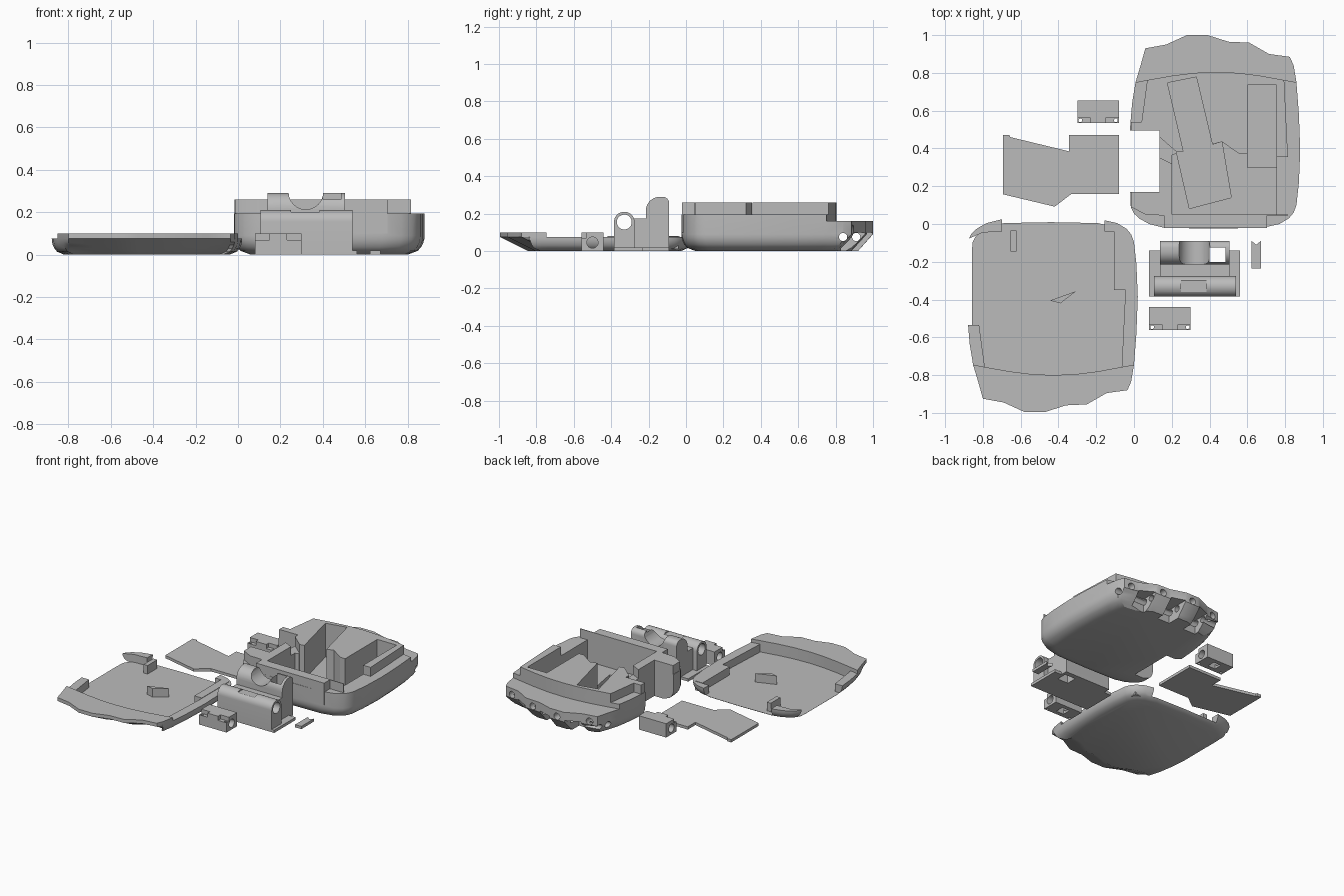
import bpy, bmesh, math
from mathutils import Vector

if "Cube" in bpy.data.objects:
    bpy.data.objects.remove(bpy.data.objects["Cube"])

grey = bpy.data.materials.new("plain_grey")
grey.diffuse_color = (0.5, 0.5, 0.5, 1)
grey.use_nodes = True
grey.node_tree.nodes["Principled BSDF"].inputs["Base Color"].default_value = grey.diffuse_color


def solid(name, rings):
    """Closed solid skinned through rings of matching points."""
    bm = bmesh.new()
    vs = [[bm.verts.new(p) for p in r] for r in rings]
    n = len(vs[0])
    for a, b in zip(vs, vs[1:]):
        for i in range(n):
            j = (i + 1) % n
            bm.faces.new((a[i], a[j], b[j], b[i]))
    bm.faces.new(vs[0][::-1])
    bm.faces.new(vs[-1])
    bmesh.ops.recalc_face_normals(bm, faces=bm.faces)
    me = bpy.data.meshes.new(name)
    bm.to_mesh(me)
    bm.free()
    me.materials.append(grey)
    ob = bpy.data.objects.new(name, me)
    bpy.context.scene.collection.objects.link(ob)
    return ob


def prism(name, pts, lo, hi, axis='z'):
    place = {'z': lambda u, v, w: (u, v, w),
             'x': lambda u, v, w: (w, u, v),
             'y': lambda u, v, w: (u, w, v)}[axis]
    return solid(name, [[place(u, v, w) for u, v in pts] for w in (lo, hi)])


def box(name, x0, x1, y0, y1, z0, z1):
    return prism(name, [(x0, y0), (x1, y0), (x1, y1), (x0, y1)], z0, z1)


def arc(cx, cy, r, a0, a1, n):
    return [(cx + r * math.cos(math.radians(a0 + (a1 - a0) * i / n)),
             cy + r * math.sin(math.radians(a0 + (a1 - a0) * i / n))) for i in range(n + 1)]


def rod(cx, cy, r, lo, hi, axis):
    return prism("rod", arc(cx, cy, r, 0, 345, 23), lo, hi, axis)


def combine(ob, other, op='DIFFERENCE'):
    m = ob.modifiers.new("cut", 'BOOLEAN')
    m.object, m.operation, m.solver = other, op, 'EXACT'
    dg = bpy.context.evaluated_depsgraph_get()
    me = bpy.data.meshes.new_from_object(ob.evaluated_get(dg))
    ob.modifiers.clear()
    ob.data = me
    bpy.data.objects.remove(other, do_unlink=True)


# Shared shell outline, with the wavy nose at +y
outline = [(-.02, .52), (-.02, .17), (-.017, .09), (0, .055), (.03, .028), (.08, .0), (.16, -.02),
           (.42, -.025), (.68, -.02), (.77, .0), (.82, .03), (.845, .06), (.86, .1), (.873, .22),
           (.88, .39), (.873, .58), (.86, .75), (.845, .84), (.825, .885), (.715, .9), (.61, .96),
           (.5, .965), (.39, 1.0), (.28, 1.0), (.17, .95), (.06, .93), (.035, .84), (.008, .75),
           (-.01, .64)]
back_arc = [(.07, .762), (.2, .785), (.32, .8), (.43, .805), (.55, .8), (.67, .785), (.795, .762)]
# Raised seat on the base that nests inside the lid
seat = [(-.017, .54), (.04, .54)] + back_arc + [(.815, .35), (.815, .045), (.705, .045),
       (.705, -.021), (.16, -.021), (.16, .045), (.06, .05), (-.015, .09)]


def shell(name, depth, side, nose, top):
    """Shell with a rounded bottom edge and a sloping nose."""
    rings = []
    for k in range(6):
        t = k / 5
        s = side * (1 - math.sqrt(1 - (1 - t) ** 2))
        row = []
        for x, y in outline:
            yy = y - nose * (1 - t) if y > .85 else .4 + (y - .4) * (1 - s / .45)
            row.append((.43 + (x - .43) * (1 - s / .45), yy, depth * t))
        rings.append(row)
    rings.append([(x, y, top) for x, y in outline])
    return solid(name, rings)


nose_area = [(-.2, .73), (.008, .75)] + back_arc + [(.86, .75), (1.1, .73), (1.1, 1.2), (-.2, 1.2)]
body_area = [(-.2, .73), (.008, .75)] + back_arc + [(.86, .75), (1.1, .73), (1.1, -.2), (-.2, -.2)]

# Base shell
base = shell("base_shell", .09, .08, .08, .195)
combine(base, prism("c", nose_area, .16, .4))
combine(base, prism("s", seat, .1, .26), 'UNION')
combine(base, box("c", -.2, .135, .17, .495, -.1, .4))
# Pockets: open front bay, tilted bay, right bay, ledge and side passage
pockets = [
    ([(.2, .05), (.755, .05), (.755, .37), (.56, .37), (.465, .435), (.41, .42), (.25, .38), (.2, .365)], .04),
    ([(.177, .747), (.33, .778), (.415, .42), (.465, .435), (.515, .14), (.293, .082), (.225, .38), (.262, .385)], .015),
    ([(.6, .3), (.755, .3), (.755, .737), (.6, .737)], .03),
    ([(.74, .05), (.9, .05), (.9, .355), (.74, .355)], .195),
    ([(.1, .46), (.135, .46), (.25, .36), (.2, .32), (.1, .37)], .195)]
for pts, floor in pockets:
    combine(base, prism("c", pts, floor, .5))
# Knuckle lugs: gaps between them, cross pins and front holes
for x in (.175, .395, .615):
    combine(base, box("c", x, x + .1, .83, 1.2, -.1, .1))
for y in (.84, .91):
    combine(base, rod(y, .075, .022, -.2, 1.1, 'x'))
for x, y in ((.115, .94), (.335, 1.0), (.555, .96), (.77, .89)):
    combine(base, rod(x, .115, .024, y - .1, y + .1, 'y'))

# Lid: the same outline flipped and moved to the front left
lid = shell("lid_shell", .075, .06, .15, .1)
combine(lid, prism("c", body_area, .075, .3))
cavity = [(-.2, .54), (.04, .54)] + back_arc + [(.815, .35), (.815, .045), (.705, .045), (.705, -.2),
         (.16, -.2), (.16, .045), (.06, .05), (-.02, .085), (-.2, .085)]
combine(lid, prism("c", cavity, .018, .3))
lid_parts = [lid, box("lid_block", .755, .815, .045, .355, .01, .078),
             box("lid_post", .205, .237, .04, .15, .01, .08),
             prism("lid_rib", [(.415, .41), (.555, .36), (.47, .425)], .01, .08)]
for ob in lid_parts:
    for v in ob.data.vertices:
        v.co = Vector((v.co.x - .86, -v.co.y + .005, v.co.z))
    ob.data.flip_normals()

# Thumb bracket: front barrel, bridge and rounded rear block
barrel = prism("bracket_barrel", [(-.385, .01), (-.275, .01)] + arc(-.33, .155, .055, 0, 180, 16), .105, .54, 'x')
combine(barrel, box("c", .25, .385, -.36, -.2, .2, .4))
combine(barrel, rod(-.33, .155, .04, 0, .7, 'x'))
rear = prism("bracket_rear", [(-.28, .01), (-.09, .01)] + arc(-.125, .255, .035, 0, 90, 6)
             + arc(-.14, .215, .075, 90, 180, 8) + [(-.215, .175), (-.28, .175)], .138, .505, 'x')
combine(rear, rod(.32, .295, .082, -.5, 0, 'y'))
combine(rear, box("c", .4, .485, -.2, -.125, -.1, .5))
plate = prism("bracket_plate", [(.08, -.385), (.56, -.385), (.56, -.14), (.505, -.14), (.505, -.09),
                                (.138, -.09), (.138, -.14), (.08, -.14)], 0, .02)
combine(plate, box("c", .4, .485, -.2, -.125, -.1, .5))


# Two small bored clamps with low front tabs
def clamp(name, x, y):
    ob = box(name, x, x + .22, y, y + .12, 0, .1)
    for a, b in ((-.01, .068), (.152, .23)):
        combine(ob, box("c", x + a, x + b, y - .05, y + .028, .07, .2))
    combine(ob, rod(y + .06, .045, .03, x - .1, x + .4, 'x'))
    for dx in (.016, .204):
        combine(ob, rod(x + dx, y + .014, .01, -.1, .2, 'z'))
    combine(ob, box("c", x + .08, x + .14, y + .03, y + .09, -.1, .045))


clamp("front_clamp", .08, -.56)
clamp("rear_clamp", -.3, .535)

# Flat cover plate and notched strap
prism("cover_plate", [(-.693, .472), (-.66, .472), (-.655, .46), (-.345, .385), (-.345, .472), (-.08, .472),
                      (-.08, .16), (-.33, .16), (-.42, .092), (-.693, .157)], 0, .02)
prism("strap", [(.623, -.235), (.672, -.235), (.672, -.09), (.647, -.11), (.623, -.09)], 0, .02)

# Smooth shading with sharp edges kept
bpy.ops.object.select_all(action='DESELECT')
for ob in bpy.context.scene.objects:
    ob.select_set(True)
    bpy.context.view_layer.objects.active = ob
bpy.ops.object.shade_smooth_by_angle(angle=math.radians(30))
